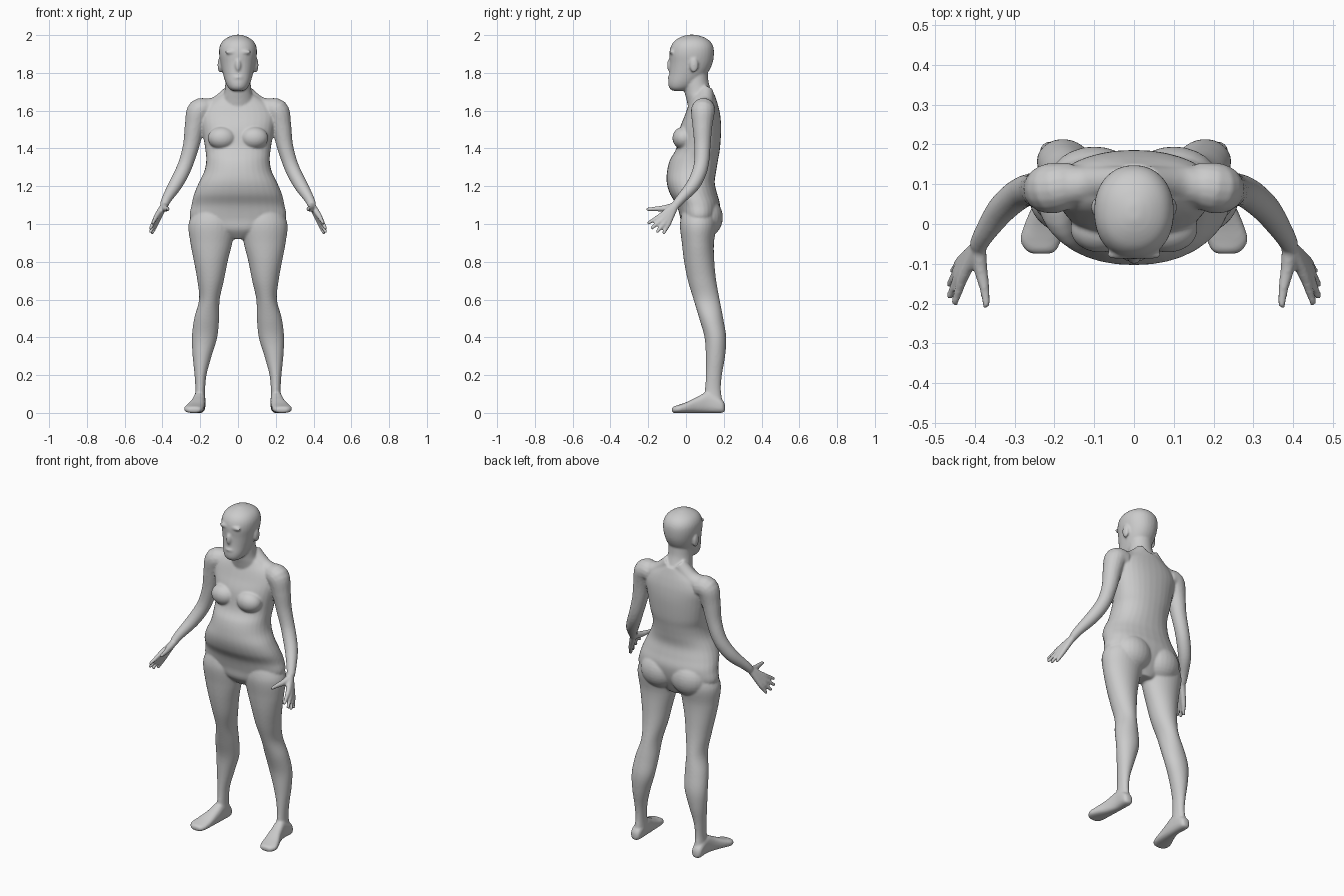
import bpy, bmesh, math
from mathutils import Vector, Matrix

bm = bmesh.new()
SIDES = 32


def smooth_rows(rows, steps=5):
    """Catmull-Rom interpolation through rows of numbers."""
    out = []
    for i in range(len(rows) - 1):
        p0, p1 = rows[max(i - 1, 0)], rows[i]
        p2, p3 = rows[i + 1], rows[min(i + 2, len(rows) - 1)]
        for s in range(steps):
            t = s / steps
            out.append([0.5 * (2 * b + (c - a) * t + (2 * a - 5 * b + 4 * c - d) * t * t
                               + (3 * b - a - 3 * c + d) * t ** 3)
                        for a, b, c, d in zip(p0, p1, p2, p3)])
    return out + [list(rows[-1])]


def skin(rings):
    """Close a stack of rings into one capped shell."""
    vs = [[bm.verts.new(p) for p in ring] for ring in rings]
    n = len(vs[0])
    faces = [bm.faces.new((a[i], a[(i + 1) % n], b[(i + 1) % n], b[i]))
             for a, b in zip(vs, vs[1:]) for i in range(n)]
    faces += [bm.faces.new(vs[0]), bm.faces.new(vs[-1])]
    bmesh.ops.recalc_face_normals(bm, faces=faces)


def loft(rows, axis="z", power=2.0, mirror=False):
    """Rows are (position, low a, high a, low b, high b) along z or y."""
    for side in ((1, -1) if mirror else (1,)):
        rings = []
        for h, a0, a1, b0, b1 in smooth_rows(rows):
            ring = []
            for k in range(SIDES):
                c, s = math.cos(math.tau * k / SIDES), math.sin(math.tau * k / SIDES)
                c = math.copysign(abs(c) ** (2 / power), c)
                s = math.copysign(abs(s) ** (2 / power), s)
                a = side * ((a0 + a1) / 2 + c * (a1 - a0) / 2)
                b = (b0 + b1) / 2 + s * (b1 - b0) / 2
                ring.append((a, b, h) if axis == "z" else (a, h, b))
            rings.append(ring)
        skin(rings)


def tube(rows):
    """Mirrored round limb from (x, y, z, radius) rows."""
    pts = smooth_rows(rows)
    for side in (1, -1):
        rings = []
        for i, (x, y, z, r) in enumerate(pts):
            a, b = pts[max(i - 1, 0)], pts[min(i + 1, len(pts) - 1)]
            t = (Vector(b[:3]) - Vector(a[:3])).normalized()
            u = t.cross(Vector((0.3, 1, 0.5))).normalized()
            v = t.cross(u)
            ring = [Vector((x, y, z)) + r * (u * math.cos(k * math.tau / 16)
                                             + v * math.sin(k * math.tau / 16)) for k in range(16)]
            rings.append([(side * p.x, p.y, p.z) for p in ring])
        skin(rings)


def blob(center, radii, mirror=True):
    for side in ((1, -1) if mirror else (1,)):
        m = Matrix.Translation((side * center[0], center[1], center[2])) @ Matrix.Diagonal((*radii, 1))
        bmesh.ops.create_uvsphere(bm, u_segments=24, v_segments=16, radius=1, matrix=m)


def centred(rows):
    return [(z, -w, w, y0, y1) for z, w, y0, y1 in rows]


# Torso
loft(centred([
    (0.92, 0.05, 0.02, 0.12), (0.97, 0.17, -0.02, 0.145), (1.03, 0.252, -0.03, 0.17),
    (1.10, 0.246, -0.05, 0.18), (1.16, 0.232, -0.085, 0.165), (1.22, 0.207, -0.102, 0.152),
    (1.28, 0.178, -0.1, 0.16), (1.34, 0.168, -0.085, 0.17), (1.40, 0.174, -0.052, 0.18),
    (1.50, 0.19, -0.035, 0.186), (1.57, 0.2, -0.008, 0.182), (1.62, 0.18, 0.01, 0.172),
    (1.66, 0.13, 0.025, 0.16), (1.69, 0.08, 0.03, 0.15)]), power=2.2)

# Breasts and buttocks
blob((0.085, -0.012, 1.455), (0.075, 0.06, 0.06))
blob((0.1, 0.105, 1.035), (0.115, 0.09, 0.105))

# Neck and shoulder slopes
loft(centred([(1.58, 0.09, 0.02, 0.16), (1.66, 0.084, 0.002, 0.152), (1.70, 0.072, -0.008, 0.137),
              (1.75, 0.067, -0.012, 0.12), (1.81, 0.065, 0.0, 0.115)]))
tube([(0.03, 0.105, 1.705, 0.04), (0.11, 0.1, 1.63, 0.047), (0.2, 0.09, 1.605, 0.058)])

# Head
loft(centred([
    (1.705, 0.03, -0.07, 0.0), (1.72, 0.05, -0.088, 0.03), (1.75, 0.066, -0.094, 0.07),
    (1.80, 0.081, -0.088, 0.115), (1.85, 0.092, -0.086, 0.14), (1.90, 0.1, -0.088, 0.148),
    (1.94, 0.097, -0.08, 0.144), (1.97, 0.08, -0.06, 0.125), (1.99, 0.05, -0.027, 0.092),
    (2.002, 0.015, 0.01, 0.05)]), power=2.15)

# Nose, lips, brows and ears
blob((0, -0.085, 1.84), (0.016, 0.016, 0.035), False)
blob((0, -0.087, 1.775), (0.027, 0.01, 0.009), False)
blob((0.035, -0.077, 1.91), (0.035, 0.012, 0.012))
blob((0.095, 0.042, 1.842), (0.013, 0.023, 0.04))

# Legs
loft([
    (1.08, 0.04, 0.225, -0.015, 0.15), (1.0, 0.012, 0.262, -0.032, 0.162),
    (0.9, 0.03, 0.252, -0.022, 0.148), (0.8, 0.055, 0.233, -0.01, 0.15),
    (0.7, 0.075, 0.215, 0.01, 0.16), (0.6, 0.097, 0.206, 0.04, 0.178),
    (0.5, 0.1, 0.232, 0.07, 0.197), (0.4, 0.11, 0.244, 0.098, 0.213),
    (0.3, 0.14, 0.24, 0.105, 0.207), (0.2, 0.167, 0.23, 0.105, 0.19),
    (0.12, 0.174, 0.226, 0.1, 0.185), (0.05, 0.172, 0.232, 0.09, 0.195),
    (0.02, 0.175, 0.23, 0.1, 0.195)], mirror=True)

# Feet
loft([
    (0.207, 0.192, 0.215, 0.012, 0.04), (0.19, 0.175, 0.235, 0.0, 0.07),
    (0.12, 0.172, 0.236, 0.0, 0.11), (0.06, 0.174, 0.25, 0.0, 0.085),
    (0.0, 0.178, 0.275, 0.0, 0.056), (-0.04, 0.183, 0.286, 0.0, 0.042),
    (-0.066, 0.195, 0.272, 0.0, 0.034), (-0.075, 0.21, 0.255, 0.008, 0.024)],
    axis="y", power=2.6, mirror=True)

# Arms
tube([
    (0.15, 0.1, 1.6, 0.055), (0.205, 0.09, 1.6, 0.064), (0.229, 0.087, 1.52, 0.053),
    (0.247, 0.087, 1.42, 0.044), (0.273, 0.083, 1.33, 0.04), (0.3, 0.067, 1.265, 0.039),
    (0.336, 0.033, 1.2, 0.036), (0.376, -0.025, 1.135, 0.027), (0.392, -0.055, 1.1, 0.023)])

# Fingers with their palm bones: knuckle, then tip
for knuckle, tip in (((0.428, -0.13, 1.047), (0.452, -0.202, 1.003)),
                     ((0.436, -0.123, 1.027), (0.465, -0.185, 0.975)),
                     ((0.438, -0.11, 1.012), (0.465, -0.155, 0.955)),
                     ((0.434, -0.093, 1.003), (0.456, -0.12, 0.948))):
    k, t = Vector(knuckle), Vector(tip)
    wrist = Vector((0.391, -0.055, 1.1)).lerp(k, 0.1)
    tube([(*wrist, 0.018), (*k, 0.0145), (*k.lerp(t, 0.5), 0.0115), (*t, 0.009)])

# Thumbs
tube([(0.391, -0.06, 1.095, 0.02), (0.386, -0.11, 1.083, 0.018),
      (0.376, -0.16, 1.08, 0.013), (0.37, -0.21, 1.077, 0.009)])

# Fuse the parts into one soft body
mesh = bpy.data.meshes.new("body")
bm.to_mesh(mesh)
bm.free()
body = bpy.data.objects.new("body", mesh)
bpy.context.collection.objects.link(body)
bpy.context.view_layer.objects.active = body
body.select_set(True)
fuse = body.modifiers.new("fuse", "REMESH")
fuse.mode = "VOXEL"
fuse.voxel_size = 0.006
soften = body.modifiers.new("soften", "SMOOTH")
soften.factor = 0.5
soften.iterations = 6
for name in ("fuse", "soften"):
    bpy.ops.object.modifier_apply(modifier=name)

skin_grey = bpy.data.materials.new("skin grey")
skin_grey.diffuse_color = (0.6, 0.6, 0.6, 1)
body.data.materials.clear()
body.data.materials.append(skin_grey)
bpy.ops.object.shade_smooth()
